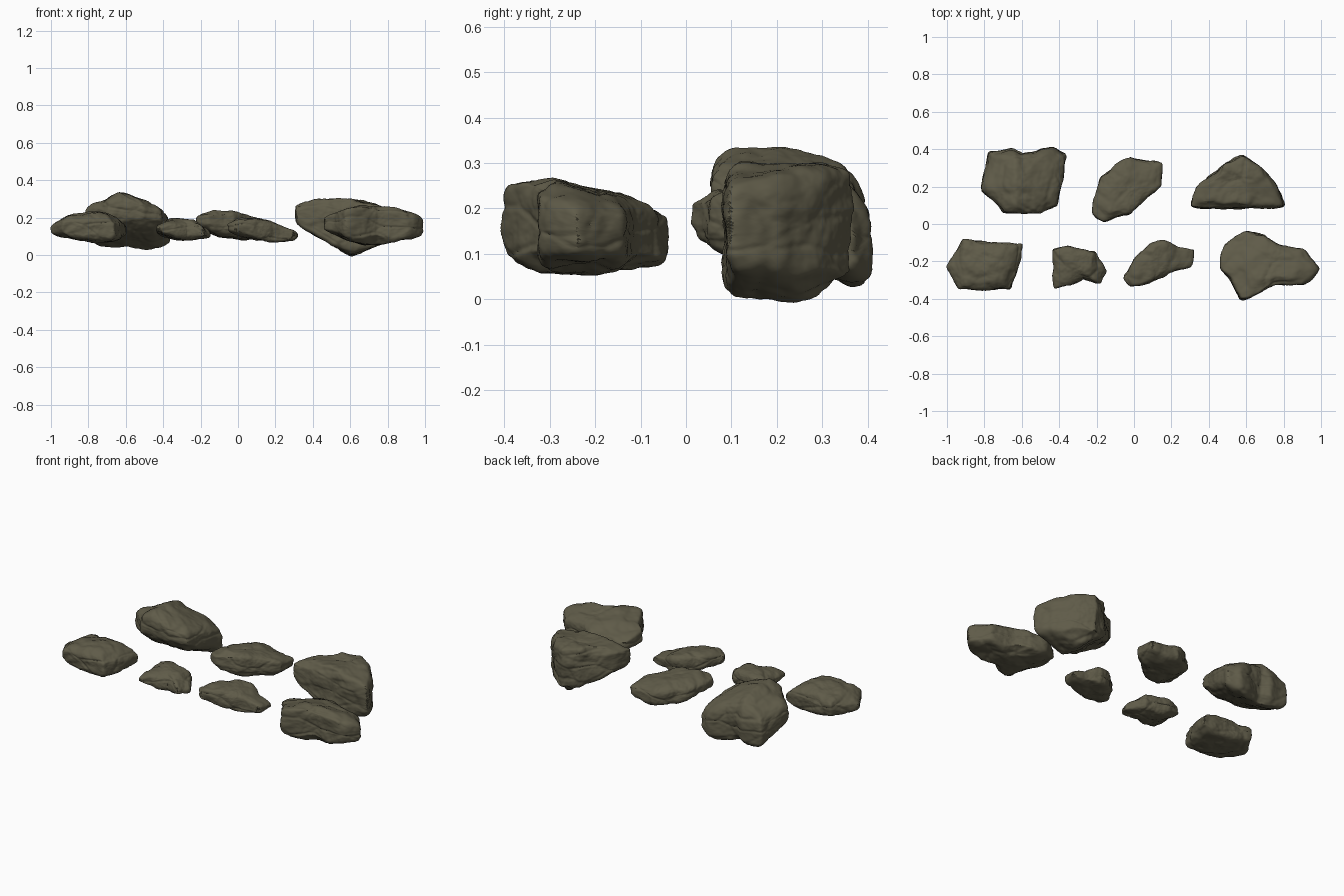
import bpy
import bmesh
import math
import random
from mathutils import Vector, noise

cube = bpy.data.objects.get("Cube")
if cube:
    bpy.data.objects.remove(cube, do_unlink=True)

stone = bpy.data.materials.new("olive grey stone")
stone.use_nodes = True
stone_colour = (0.115, 0.105, 0.066, 1)
stone.diffuse_color = stone_colour
shader = stone.node_tree.nodes["Principled BSDF"]
shader.inputs["Base Color"].default_value = stone_colour
shader.inputs["Roughness"].default_value = 0.9


def sample(values, f):
    """Linear lookup in evenly spaced values, f running from zero to one."""
    f = min(max(f, 0), 1) * (len(values) - 1)
    i = min(int(f), len(values) - 2)
    return values[i] + (values[i + 1] - values[i]) * (f - i)


def reach(outline, centre, direction):
    """Distance from the centre to the outline along a direction."""
    best = 0
    for i, a in enumerate(outline):
        p = a - centre
        edge = outline[i - 1] - a
        det = direction.cross(edge)
        if abs(det) < 1e-9:
            continue
        along, across = p.cross(edge) / det, p.cross(direction) / det
        if along > 0 and -1e-6 <= across <= 1 + 1e-6:
            best = max(best, along)
    return best


def crag(co, offset):
    """Rough surface: fine grain, broad lumps and soft cracks along tilted beds."""
    q = co + offset
    lumps = noise.fractal(q * 8, 1.0, 2.0, 5) * 0.011
    beds = Vector((q.x + q.z * 0.4, q.y, q.z * 2.2)) * 5
    near = noise.voronoi(beds)[0]
    crack = max(0, 1 - (near[1] - near[0]) / 0.16) * 0.004
    return lumps - crack


def rock(name, outline, top, bottom, top_box, bottom_box, top_slope=0, bottom_slope=0, seed=1):
    """Plan outline plus top and bottom heights along x, in hundredths.
    The box values set how square the upper and lower edges are."""
    rng = random.Random(seed)
    outline = [Vector(p) / 100 for p in outline]
    xs, ys = [p.x for p in outline], [p.y for p in outline]
    centre = Vector(((min(xs) + max(xs)) / 2, (min(ys) + max(ys)) / 2))
    offset = Vector((seed * 3.7, seed * 1.3, seed * 2.1))
    # Random cleavage planes that give flat facets
    planes = []
    for _ in range(14):
        n = Vector([rng.gauss(0, 1) for _ in range(3)]).normalized()
        planes.append((n, rng.uniform(1.06, 1.3)))

    bm = bmesh.new()
    bmesh.ops.create_icosphere(bm, subdivisions=6, radius=1)
    for v in bm.verts:
        u = v.co.copy()
        flat = math.hypot(u.x, u.y)
        n = top_box if u.z > 0 else bottom_box
        u /= (flat ** n + abs(u.z) ** n) ** (1 / n)
        for normal, limit in planes:
            over = u.dot(normal) - limit
            if over > 0:
                u -= normal * over
        flat = math.hypot(u.x, u.y)
        xy = centre.copy()
        if flat > 1e-6:
            d = Vector((u.x, u.y)) / flat
            xy += d * flat * reach(outline, centre, d)
        f = (xy.x - min(xs)) / (max(xs) - min(xs))
        high = sample(top, f) / 100 + top_slope * (xy.y - centre.y)
        low = sample(bottom, f) / 100 + bottom_slope * (xy.y - centre.y)
        middle = (high + low) / 2
        v.co = (xy.x, xy.y, middle + (high - low) / 2 * u.z)

    # Wear the corners, then roughen
    for _ in range(4):
        bmesh.ops.smooth_vert(bm, verts=bm.verts, factor=0.5,
                              use_axis_x=True, use_axis_y=True, use_axis_z=True)
    bm.normal_update()
    moved = [v.co + v.normal * crag(v.co, offset) for v in bm.verts]
    for v, co in zip(bm.verts, moved):
        v.co = co
    mesh = bpy.data.meshes.new(name)
    bm.to_mesh(mesh)
    bm.free()
    mesh.materials.append(stone)
    obj = bpy.data.objects.new(name, mesh)
    bpy.context.collection.objects.link(obj)
    bpy.ops.object.select_all(action="DESELECT")
    obj.select_set(True)
    bpy.context.view_layer.objects.active = obj
    bpy.ops.object.shade_smooth_by_angle(angle=math.radians(40))


# Front row
rock("front_slab_rock",
     [(-100, -23), (-92, -8), (-77, -10), (-59, -10), (-62, -24), (-66, -35), (-80, -36), (-94, -35)],
     top=[18, 22, 22, 23, 22, 18], bottom=[10, 9, 8, 7, 7, 9],
     top_box=2.8, bottom_box=5, seed=1)
rock("front_small_rock",
     [(-44, -13), (-35, -12), (-21, -15), (-15, -25), (-18, -32), (-27, -29), (-34, -33), (-43, -35), (-43, -24)],
     top=[17, 19, 19, 19, 14], bottom=[11, 9, 8, 8, 8],
     top_box=3, bottom_box=4, top_slope=0.15, bottom_slope=-0.08, seed=2)
rock("front_wedge_rock",
     [(-6, -29), (0, -19), (9, -11), (16, -9), (25, -12), (33, -13), (31, -23), (19, -26), (9, -32), (-2, -34)],
     top=[18, 20, 20, 18, 15, 13], bottom=[12, 10, 8, 7, 7, 8],
     top_box=4, bottom_box=4.5, seed=3)
rock("front_large_rock",
     [(46, -24), (48, -11), (59, -4), (70, -6), (80, -12), (91, -14), (100, -24), (91, -33), (75, -33),
      (67, -37), (57, -41), (51, -29)],
     top=[22, 24, 25, 25, 23, 21], bottom=[11, 8, 6, 6, 8, 9],
     top_box=5, bottom_box=6, top_slope=-0.22, seed=4)

# Back row
rock("back_large_rock",
     [(-82, 18), (-78, 39), (-65, 40), (-60, 37), (-48, 40), (-43, 41), (-36, 37), (-38, 24), (-41, 10),
      (-50, 5), (-70, 6), (-76, 13)],
     top=[27, 29, 33, 30, 27, 25], bottom=[11, 9, 8, 8, 8, 10],
     top_box=3.3, bottom_box=4.5, top_slope=-0.12, bottom_slope=-0.45, seed=5)
rock("back_middle_rock",
     [(-22, 5), (-22, 13), (-18, 24), (-10, 32), (-2, 36), (9, 33), (15, 33), (15, 20), (7, 13), (-2, 5), (-16, 1)],
     top=[21, 23, 23, 22, 20], bottom=[13, 10, 9, 9, 11],
     top_box=4, bottom_box=3.5, top_slope=-0.15, bottom_slope=-0.07, seed=6)
rock("back_keel_rock",
     [(30, 9), (33, 20), (43, 27), (49, 33), (58, 37), (67, 31), (76, 21), (81, 9), (56, 8)],
     top=[28, 30, 30, 30, 28, 26], bottom=[17, 11, 5, 0, 3, 7],
     top_box=9, bottom_box=9, seed=7)
